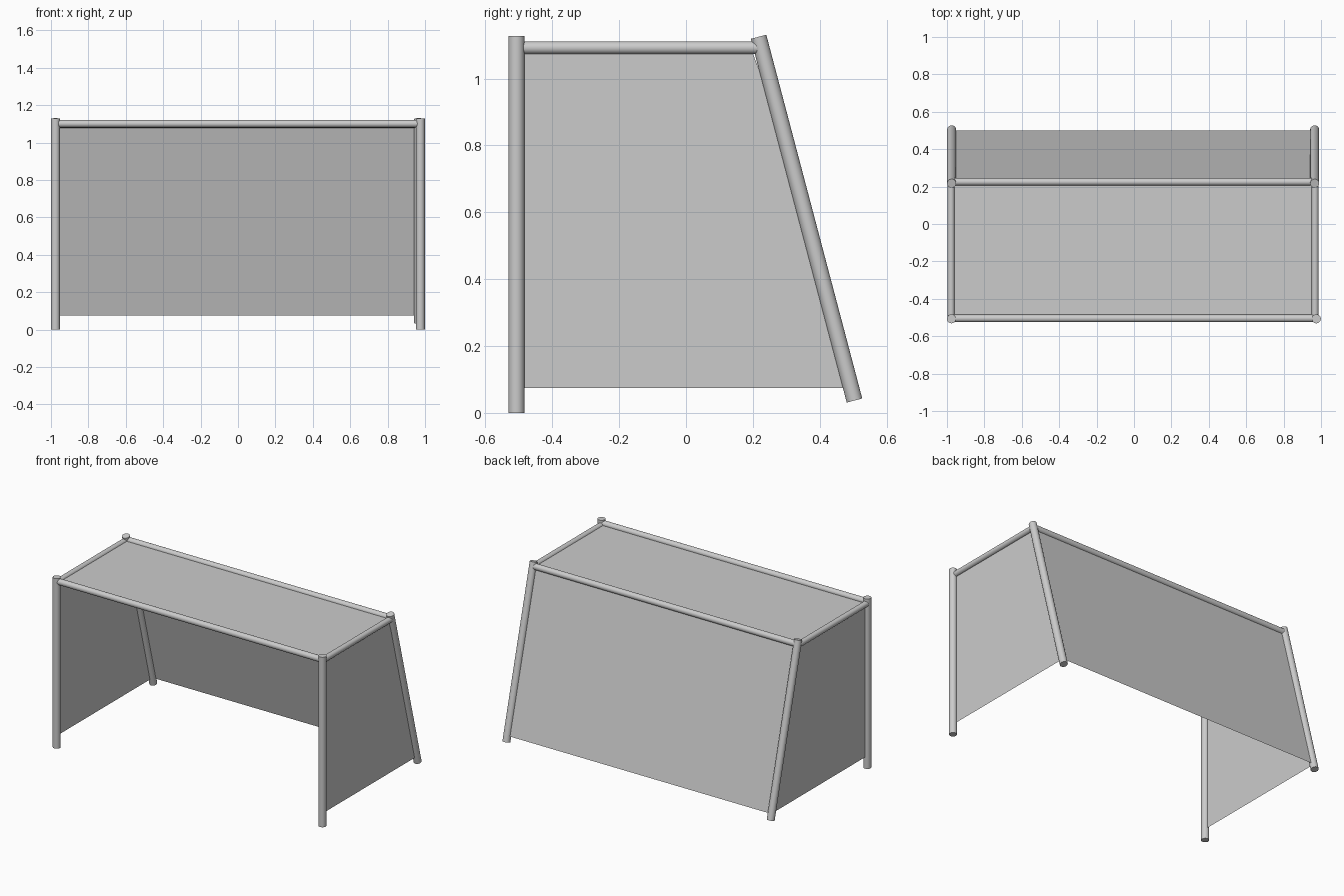
import bpy
from mathutils import Vector

if "Cube" in bpy.data.objects:
    bpy.data.objects.remove(bpy.data.objects["Cube"])


def tube(name, a, b, radius):
    """Capped round tube running from point a to point b."""
    a, b = Vector(a), Vector(b)
    d = b - a
    bpy.ops.mesh.primitive_cylinder_add(vertices=32, radius=radius, depth=d.length,
                                        location=(a + b) / 2)
    ob = bpy.context.object
    ob.name = name
    ob.rotation_euler = d.to_track_quat('Z', 'Y').to_euler()
    bpy.ops.object.shade_smooth_by_angle()


def panel(name, points):
    """Thin flat sheet from an outline."""
    me = bpy.data.meshes.new(name)
    me.from_pydata(points, [], [tuple(range(len(points)))])
    bpy.context.collection.objects.link(bpy.data.objects.new(name, me))


FRONT_Y, BACK_TOP_Y = -0.507, 0.222

# Uprights, side rails and side panels (right rear leg sits slightly inboard)
for side, x_front, x_back, x_rail, x_panel in (("left", -0.976, -0.975, -0.978, -0.975),
                                              ("right", 0.975, 0.966, 0.968, 0.968)):
    tube(side + "_front_post", (x_front, FRONT_Y, 0), (x_front, FRONT_Y, 1.128), 0.024)
    tube(side + "_back_leg", (x_back, 0.504, 0.037), (x_back, 0.217, 1.125), 0.024)
    tube(side + "_top_rail", (x_rail, FRONT_Y, 1.092), (x_rail, 0.212, 1.092), 0.019)
    panel(side + "_side_panel", [(x_panel, FRONT_Y, 0.075), (x_panel, 0.494, 0.075),
                                 (x_panel, 0.24, 0.97), (x_panel, 0.2, 1.075),
                                 (x_panel, 0.2, 1.092), (x_panel, FRONT_Y, 1.092)])

# Long rails
tube("front_top_rail", (-0.965, -0.505, 1.101), (0.965, -0.505, 1.101), 0.020)
tube("back_top_rail", (-0.965, 0.225, 1.097), (0.96, 0.225, 1.097), 0.020)

# Roof and sloping back panel
panel("top_panel", [(-0.97, FRONT_Y, 1.097), (0.966, FRONT_Y, 1.097),
                    (0.966, BACK_TOP_Y, 1.097), (-0.97, BACK_TOP_Y, 1.097)])
panel("back_panel", [(0.966, 0.499, 0.075), (-0.972, 0.499, 0.075),
                     (-0.972, 0.226, 1.097), (0.966, 0.226, 1.097)])
